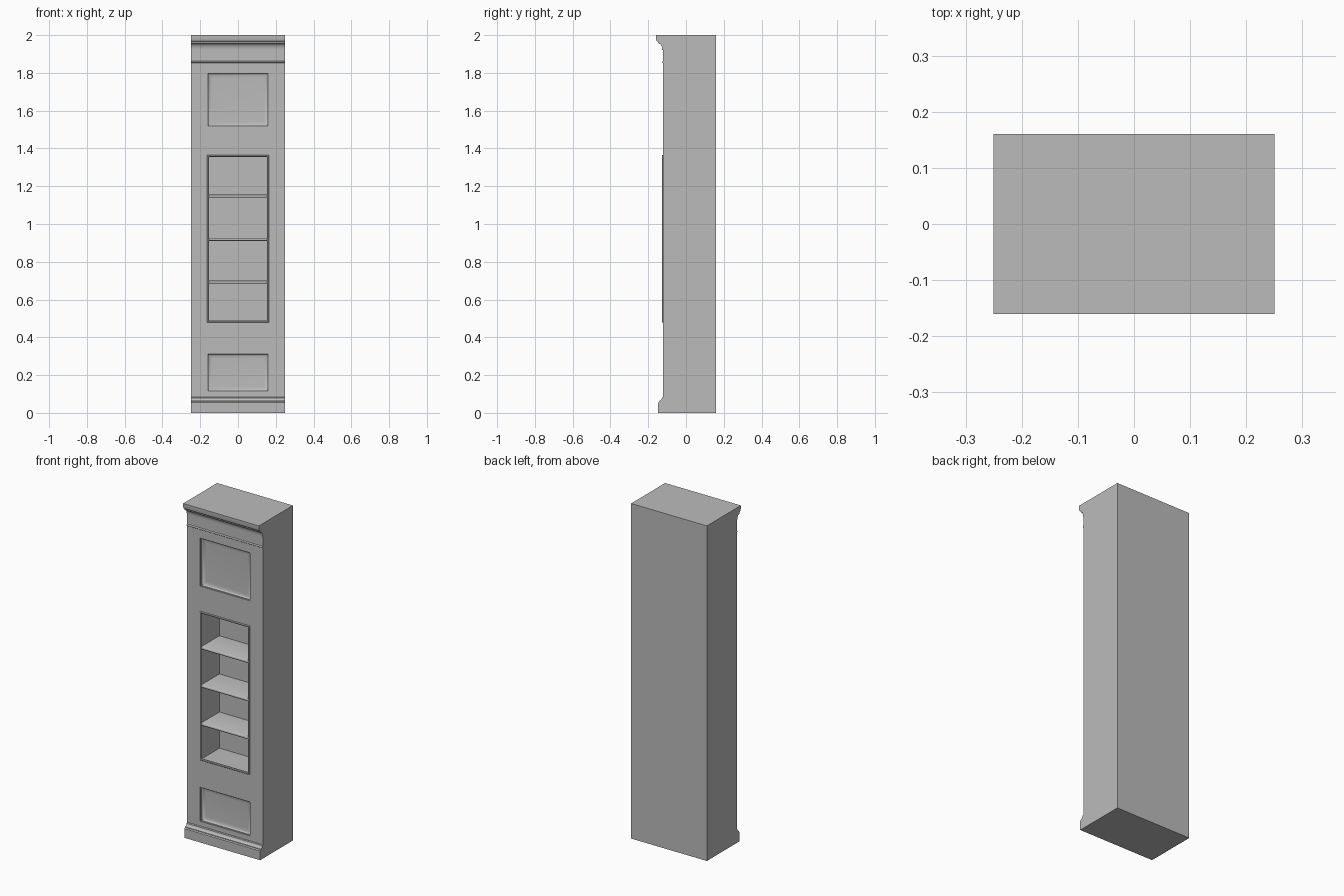
import bpy, bmesh, math

cube = bpy.data.objects.get("Cube")
if cube:
    bpy.data.objects.remove(cube, do_unlink=True)

grey = bpy.data.materials.new("painted grey")
grey.use_nodes = True
COLOUR = (0.5, 0.5, 0.5, 1)
grey.diffuse_color = COLOUR
grey.node_tree.nodes["Principled BSDF"].inputs["Base Color"].default_value = COLOUR

HALF_W, BACK, FACE = 0.25, 0.16, -0.122
OPEN_W, OPEN_LOW, OPEN_HIGH, OPEN_BACK = 0.164, 0.478, 1.366, 0.05


def finish(name, bm):
    bmesh.ops.recalc_face_normals(bm, faces=bm.faces)
    mesh = bpy.data.meshes.new(name)
    bm.to_mesh(mesh)
    bm.free()
    mesh.materials.append(grey)
    obj = bpy.data.objects.new(name, mesh)
    bpy.context.collection.objects.link(obj)
    return obj


def loft(name, rings, closed=False):
    """Skin equal rings of points; cap the ends, or join last to first."""
    bm = bmesh.new()
    loops = [[bm.verts.new(p) for p in ring] for ring in rings]
    pairs = list(zip(loops, loops[1:]))
    if closed:
        pairs.append((loops[-1], loops[0]))
    else:
        bm.faces.new(loops[0])
        bm.faces.new(loops[-1])
    for a, b in pairs:
        for i in range(len(a)):
            j = (i + 1) % len(a)
            bm.faces.new((a[i], a[j], b[j], b[i]))
    return finish(name, bm)


def rect(inset, y, low, high):
    w = OPEN_W - inset
    return [(-w, y, low + inset), (w, y, low + inset),
            (w, y, high - inset), (-w, y, high - inset)]


def extrude_x(name, profile, half):
    return loft(name, [[(x, y, z) for y, z in profile] for x in (-half, half)])


def arc(cy, cz, ry, rz, start, end, steps=8):
    angles = [math.radians(start + (end - start) * i / steps) for i in range(steps + 1)]
    return [(cy + ry * math.cos(a), cz + rz * math.sin(a)) for a in angles]


def cut(target, cutter):
    mod = target.modifiers.new(cutter.name, "BOOLEAN")
    mod.operation, mod.solver, mod.object = "DIFFERENCE", "EXACT", cutter
    bpy.context.view_layer.objects.active = target
    bpy.ops.object.modifier_apply(modifier=mod.name)
    bpy.data.objects.remove(cutter, do_unlink=True)


def smooth(obj):
    bpy.ops.object.select_all(action="DESELECT")
    obj.select_set(True)
    bpy.context.view_layer.objects.active = obj
    bpy.ops.object.shade_smooth_by_angle(angle=math.radians(35))


# Cabinet body: side profile with base moulding, bead and crown
profile = [(BACK, 0), (-0.148, 0), (-0.148, 0.055), (-0.142, 0.06)]
profile += arc(-0.142, 0.08, 0.014, 0.016, -90, 0, 6)       # base cove
profile += [(FACE, 0.083), (FACE, 1.853)]
profile += arc(FACE, 1.858, 0.005, 0.005, 270, 90, 6)       # bead
profile += [(FACE, 1.92), (-0.126, 1.922)]
profile += arc(-0.144, 1.925, 0.018, 0.03, 0, 90, 8)        # crown cove
profile += [(-0.147, 1.957), (-0.147, 1.965)]
profile += arc(-0.147, 1.978, 0.012, 0.013, 270, 180, 6)    # crown round
profile += [(-0.16, 1.982), (-0.16, 2), (BACK, 2)]
body = extrude_x("cabinet_body", profile, HALF_W)

# Open shelf niche
cut(body, loft("niche_cutter", [rect(0.006, FACE - 0.05, OPEN_LOW, OPEN_HIGH),
                                rect(0.006, OPEN_BACK, OPEN_LOW, OPEN_HIGH)]))

# Sunken panels with a coved border
for name, low, high in (("upper", 1.515, 1.802), ("lower", 0.112, 0.315)):
    rings = [rect(0, FACE - 0.03, low, high), rect(0, FACE + 0.005, low, high)]
    for i in range(7):
        a = math.radians(90 * i / 6)
        rings.append(rect(0.004 + 0.024 * (1 - math.cos(a)),
                          FACE + 0.006 + 0.013 * math.sin(a), low, high))
    cut(body, loft(name + "_panel_cutter", rings))
smooth(body)

# Raised trim around the niche
trim = loft("niche_trim", [rect(i, y, OPEN_LOW, OPEN_HIGH) for i, y in (
    (0, FACE + 0.004), (0, FACE - 0.003), (0.003, FACE - 0.006),
    (0.007, FACE - 0.006), (0.010, FACE - 0.003), (0.010, FACE + 0.004))], closed=True)

# Shelves with a softened front edge
for i, z in enumerate((0.692, 0.919, 1.147)):
    front, t = FACE + 0.004, 0.008
    edge = arc(front, z, 0.005, t, 90, 270, 6)
    shelf = extrude_x("shelf_%d" % (i + 1),
                      edge + [(OPEN_BACK + 0.005, z - t), (OPEN_BACK + 0.005, z + t)],
                      OPEN_W - 0.003)
    smooth(shelf)
